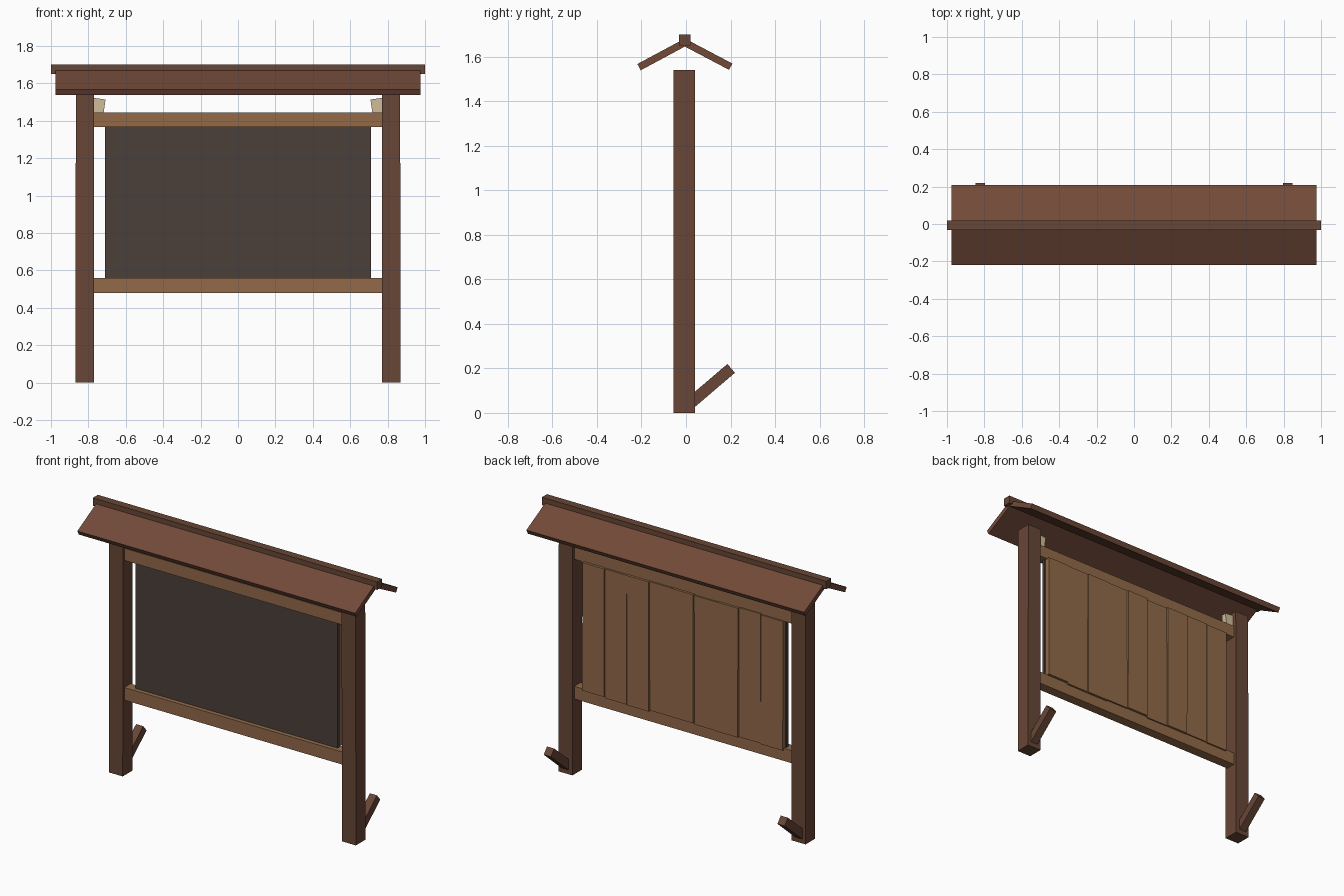
import bpy
import math
import random
from mathutils import Matrix, Vector

random.seed(4)
cube = bpy.data.objects.get("Cube")
if cube:
    bpy.data.objects.remove(cube, do_unlink=True)


def linear(c):
    c /= 255
    return c / 12.92 if c <= 0.04045 else ((c + 0.055) / 1.055) ** 2.4


def material(name, *rgb):
    mat = bpy.data.materials.new(name)
    mat.use_nodes = True
    col = [linear(c) for c in rgb] + [1]
    mat.diffuse_color = col
    mat.node_tree.nodes["Principled BSDF"].inputs["Base Color"].default_value = col
    return mat


post_wood = material("dark post wood", 104, 70, 54)
roof_wood = material("reddish roof wood", 114, 74, 57)
rail_wood = material("light rail wood", 146, 106, 73)
board_dark = material("dark board", 75, 63, 58)
pale_wood = material("pale bracket wood", 208, 190, 155)

FACES = [(0, 1, 3, 2), (4, 6, 7, 5), (0, 4, 5, 1),
         (2, 3, 7, 6), (0, 2, 6, 4), (1, 5, 7, 3)]


def box(name, mat, x, y, z, rot=0, axis='X'):
    """Box from three (low, high) ranges, turned about its own centre."""
    centre = Vector([sum(r) / 2 for r in (x, y, z)])
    turn = Matrix.Rotation(rot, 3, axis)
    verts = [turn @ (Vector((a, b, c)) - centre) for a in x for b in y for c in z]
    mesh = bpy.data.meshes.new(name)
    mesh.from_pydata(verts, [], FACES)
    mesh.materials.append(mat)
    obj = bpy.data.objects.new(name, mesh)
    obj.location = centre
    bpy.context.collection.objects.link(obj)
    return obj


def beam(name, mat, x, start, end, thick):
    """Sloping box whose centre line runs between two (y, z) points."""
    dy, dz = end[0] - start[0], end[1] - start[1]
    half = math.hypot(dy, dz) / 2
    my, mz = (start[0] + end[0]) / 2, (start[1] + end[1]) / 2
    return box(name, mat, x, (my - half, my + half),
               (mz - thick / 2, mz + thick / 2), math.atan2(dz, dy))


# Posts, ground braces and small brackets on both sides
for side, s in (("left", 1), ("right", -1)):
    post = box(side + "_post", post_wood, (s * 0.82 - 0.049, s * 0.82 + 0.049),
               (-0.057, 0.04), (0, 1.54))
    for v in post.data.vertices:
        if v.co.z > 0:
            v.co.x += s * -0.002
    beam(side + "_brace", post_wood, (s * 0.822 - 0.025, s * 0.822 + 0.025),
         (0.025, 0.048), (0.203, 0.2), 0.052)
    box(side + "_bracket", pale_wood, (s * 0.755 - 0.04, s * 0.755 + 0.04),
        (-0.02, 0.015), (1.42, 1.52), s * -0.14, 'Y')

# Horizontal rails
for name, low, high in (("bottom_rail", 0.48, 0.56), ("top_rail", 1.368, 1.445)):
    box(name, rail_wood, (-0.775, 0.775), (-0.042, 0.022), (low, high))

# Notice board with vertical planks behind it
box("notice_board", board_dark, (-0.71, 0.71), (-0.015, 0.004), (0.557, 1.367))
count = 9
width = 1.41 / count
for i in range(count):
    x = -0.705 + i * width
    back = 0.034 + random.uniform(-0.005, 0.005)
    box(f"back_plank_{i + 1}", rail_wood, (x + 0.002, x + width - 0.002), (0.004, back),
        (0.555 + random.uniform(-0.008, 0.004), 1.37 + random.uniform(-0.004, 0.006)),
        random.uniform(-0.003, 0.003), 'Y')

# Pitched roof with a ridge beam
beam("front_roof_slope", roof_wood, (-0.977, 0.977), (-0.211, 1.553), (-0.012, 1.66), 0.032)
beam("back_roof_slope", roof_wood, (-0.977, 0.977), (0.002, 1.66), (0.201, 1.555), 0.032)
box("ridge_beam", post_wood, (-1, 1), (-0.031, 0.02), (1.65, 1.7))
